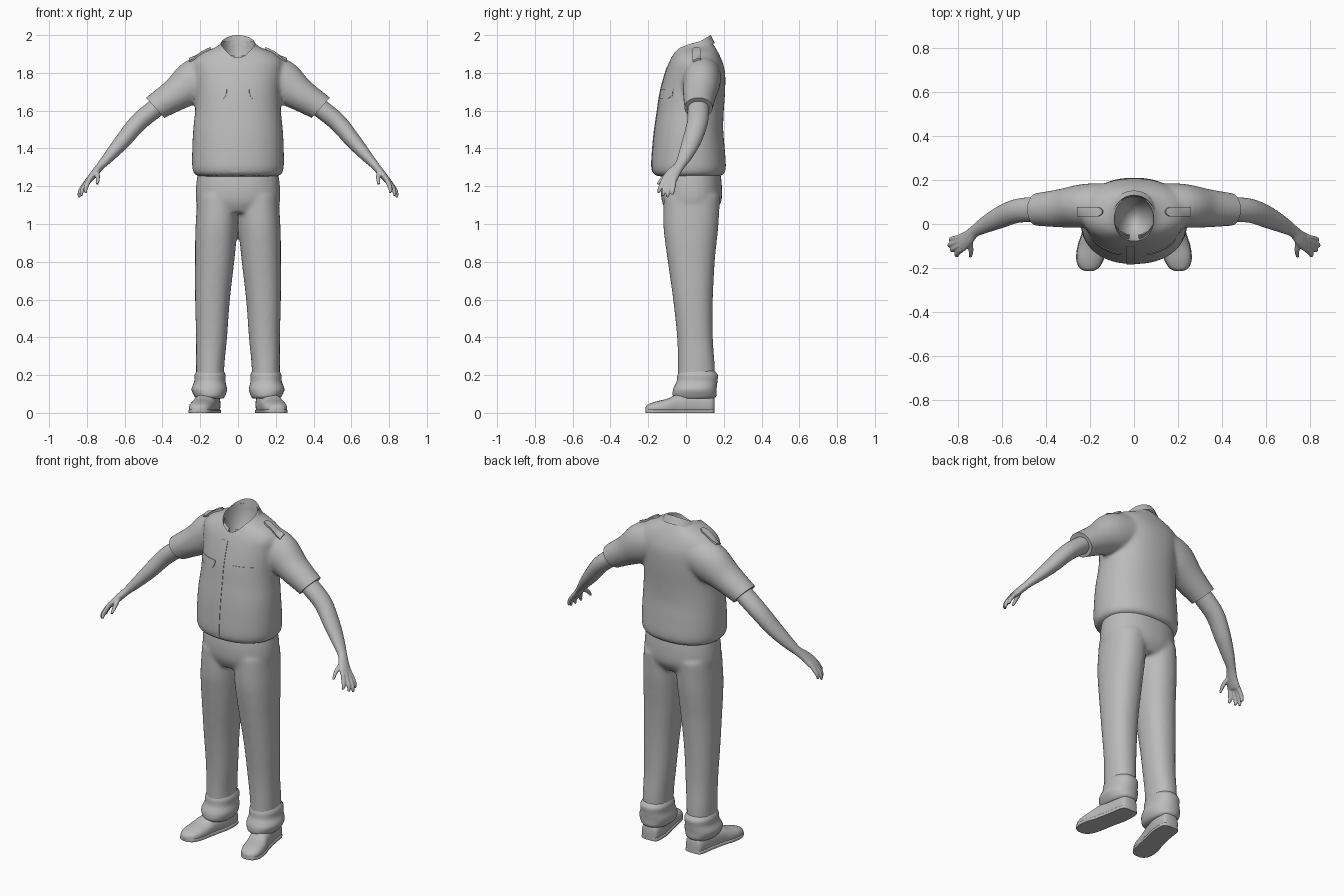
import bpy, bmesh, math
from mathutils import Vector
from mathutils.bvhtree import BVHTree

if "Cube" in bpy.data.objects:
    bpy.data.objects.remove(bpy.data.objects["Cube"])

GREY = (0.5, 0.5, 0.5, 1)
mat = bpy.data.materials.new("plain grey")
mat.use_nodes = True
mat.diffuse_color = GREY
mat.node_tree.nodes["Principled BSDF"].inputs["Base Color"].default_value = GREY


def spline(rows, k=5):
    """Catmull-Rom interpolation of tuples of numbers."""
    out = []
    for i in range(len(rows) - 1):
        a, b, c, d = (rows[min(max(j, 0), len(rows) - 1)] for j in range(i - 1, i + 3))
        for s in range(k):
            t = s / k
            out.append([q + t / 2 * (r - p + t * (2*p - 5*q + 4*r - e + t * (3*(q - r) + e - p)))
                        for p, q, r, e in zip(a, b, c, d)])
    return out + [list(rows[-1])]


def skin(bm, rings):
    """Closed skin over rings of points."""
    vs = [[bm.verts.new(p) for p in ring] for ring in rings]
    n = len(vs[0])
    for a, b in zip(vs, vs[1:]):
        for i in range(n):
            bm.faces.new((a[i], a[(i + 1) % n], b[(i + 1) % n], b[i]))
    bm.faces.new(vs[0][::-1])
    bm.faces.new(vs[-1])


def power(c, e):
    return math.copysign(abs(c) ** e, c)


def stack(bm, rows, side=1, e=0.9, n=40):
    """Horizontal sections: z, x0, x1, y0, y1."""
    rings = []
    for z, x0, x1, y0, y1 in spline(rows):
        ring = []
        for i in range(n):
            a = math.tau * i / n
            ring.append((side * ((x0 + x1) / 2 + (x1 - x0) / 2 * power(math.cos(a), e)),
                         (y0 + y1) / 2 + (y1 - y0) / 2 * power(math.sin(a), e), z))
        rings.append(ring)
    skin(bm, rings)


def tube(bm, rows, side=1, n=20):
    """Path sections: x, y, z, radius along y, radius across."""
    pts = spline(rows)
    rings = []
    for i, (x, y, z, ru, rv) in enumerate(pts):
        t = (Vector(pts[min(i + 1, len(pts) - 1)][:3]) - Vector(pts[max(i - 1, 0)][:3])).normalized()
        u = Vector((0, 1, 0))
        u = (u - t * u.dot(t)).normalized()
        v = t.cross(u)
        ring = []
        for j in range(n):
            a = math.tau * j / n
            p = Vector((x, y, z)) + u * ru * math.cos(a) + v * rv * math.sin(a)
            ring.append((side * p.x, p.y, p.z))
        rings.append(ring)
    skin(bm, rings)


def finish(name, bm, voxel=0, smooth=0, angle=40):
    bmesh.ops.recalc_face_normals(bm, faces=bm.faces[:])
    me = bpy.data.meshes.new(name)
    bm.to_mesh(me)
    bm.free()
    ob = bpy.data.objects.new(name, me)
    bpy.context.collection.objects.link(ob)
    me.materials.append(mat)
    bpy.ops.object.select_all(action='DESELECT')
    bpy.context.view_layer.objects.active = ob
    ob.select_set(True)
    if voxel:
        m = ob.modifiers.new("merge", 'REMESH')
        m.mode, m.voxel_size = 'VOXEL', voxel
        m = ob.modifiers.new("soften", 'SMOOTH')
        m.factor, m.iterations = 0.5, smooth
        for m in list(ob.modifiers):
            bpy.ops.object.modifier_apply(modifier=m.name)
    bpy.ops.object.shade_smooth_by_angle(angle=math.radians(angle))
    return ob


# Shirt: body and both sleeves merged into one skin
bm = bmesh.new()
body = [(1.252, .20, -.14, .17), (1.262, .228, -.168, .198), (1.30, .242, -.182, .211),
        (1.40, .242, -.177, .205), (1.50, .237, -.167, .197), (1.60, .227, -.152, .2),
        (1.70, .225, -.137, .207), (1.80, .235, -.11, .207), (1.86, .235, -.088, .192),
        (1.905, .19, -.065, .172), (1.94, .11, -.045, .152), (1.97, .08, -.02, .13)]
stack(bm, [(z, -w, w, a, b) for z, w, a, b in body], n=64)
for s in (1, -1):
    tube(bm, [(.10, .085, 1.80, .10, .10), (.22, .083, 1.758, .10, .118), (.33, .072, 1.685, .088, .088),
              (.44, .066, 1.615, .075, .072), (.50, .062, 1.57, .072, .068)], s, 36)
shirt = finish("shirt", bm, .011, 6)

# Neck opening
bm = bmesh.new()
bmesh.ops.create_uvsphere(bm, u_segments=32, v_segments=20, radius=1)
for v in bm.verts:
    v.co = (v.co.x * .09, .02 + v.co.y * .11, 1.97 + v.co.z * .2)
cutter = finish("neck_cutter", bm)
cutter.hide_render = True
cut = shirt.modifiers.new("neck", 'BOOLEAN')
cut.operation, cut.object, cut.solver = 'DIFFERENCE', cutter, 'EXACT'
bpy.context.view_layer.objects.active = shirt
bpy.ops.object.modifier_apply(modifier="neck")
bpy.data.objects.remove(cutter)

# Crisp sleeve hems
bm = bmesh.new()
bm.from_mesh(shirt.data)
for s in (1, -1):
    bmesh.ops.bisect_plane(bm, geom=bm.verts[:] + bm.edges[:] + bm.faces[:], plane_co=(s * .438, .07, 1.615),
                           plane_no=(s * .74, 0, -.67), clear_outer=False)
    hem = [v for v in bm.verts if (v.co - Vector((s * .438, .07, 1.615))).dot(Vector((s * .74, 0, -.67))) > 1e-4
           and abs(v.co.x) > .3]
    bmesh.ops.delete(bm, geom=hem, context='VERTS')
    bmesh.ops.holes_fill(bm, edges=[e for e in bm.edges if e.is_boundary], sides=0)
bm.to_mesh(shirt.data)
bm.free()
bpy.ops.object.select_all(action='DESELECT')
shirt.select_set(True)
bpy.ops.object.shade_smooth_by_angle(angle=math.radians(40))
tree = BVHTree.FromObject(shirt, bpy.context.evaluated_depsgraph_get())


def patch(name, f, direction, nu, nv, lift, thick):
    """Thin plate draped over the shirt; f maps u, v to a ray origin."""
    bm = bmesh.new()
    grid = []
    for i in range(nu + 1):
        row = []
        for j in range(nv + 1):
            o = Vector(f(i / nu, j / nv))
            hit, normal, _, _ = tree.ray_cast(o, Vector(direction))
            row.append(bm.verts.new(hit - Vector(direction) * lift if hit else o))
        grid.append(row)
    for a, b in zip(grid, grid[1:]):
        for j in range(nv):
            bm.faces.new((a[j], b[j], b[j + 1], a[j + 1]))
    bmesh.ops.recalc_face_normals(bm, faces=bm.faces[:])
    if sum((g.normal.dot(Vector(direction)) for g in bm.faces)) > 0:
        bmesh.ops.reverse_faces(bm, faces=bm.faces[:])
    bmesh.ops.solidify(bm, geom=bm.faces[:], thickness=thick)
    finish(name, bm, angle=35)


# Pocket flaps, shoulder straps and front placket
for s, tag in ((1, "left"), (-1, "right")):
    def flap(u, v):
        low = 1.665 + .03 * max(0, 1 - u / .15) ** 2 + .015 * max(0, (u - .8) / .2) ** 2
        return s * (.06 + .13 * u), -.5, low + (1.712 - low) * v

    def strap(u, v):
        half = .021 * min(1, .35 + u / .2)
        return s * (.145 + .115 * u), .056 + half * (2 * v - 1), 2.3

    patch(tag + "_pocket_flap", flap, (0, 1, 0), 16, 4, .004, .005)
    patch(tag + "_shoulder_strap", strap, (0, 0, -1), 12, 4, .012, .014)
patch("placket", lambda u, v: (-.035 + .037 * u, -.5, 1.275 + .56 * v), (0, 1, 0), 3, 30, .003, .004)

# Folded collar with two pointed tips
bm = bmesh.new()
prev = None
for i in range(84):
    deg = 12 + i * 4 * 336 / 332
    d = min(deg, 360 - deg)
    peak = max(0, (d - 12) / 30 if d < 42 else 1 - (d - 42) / 36)
    a = math.radians(deg)
    x, y = math.sin(a), -math.cos(a)
    top = 1.945 + .055 * y
    r = .115 + .045 * peak
    pts = [(.088 * x, .037 + .088 * y, top - .05), (.094 * x, .037 + .094 * y, top),
           (r * x, .037 + r * y, top - .042 - .033 * peak)]
    cur = [bm.verts.new(p) for p in pts]
    if prev:
        for j in range(2):
            bm.faces.new((prev[j], cur[j], cur[j + 1], prev[j + 1]))
    prev = cur
bmesh.ops.solidify(bm, geom=bm.faces[:], thickness=.005)
finish("collar", bm)

# Trousers: hips and both legs merged into one skin
bm = bmesh.new()
stack(bm, [(1.285, -.21, .21, -.12, .18), (1.2, -.222, .222, -.132, .19), (1.12, -.222, .222, -.128, .187),
           (1.06, -.2, .2, -.10, .15)], n=64)
for s in (1, -1):
    stack(bm, [(1.15, -.005, .215, -.118, .18), (1.0, .002, .224, -.12, .172), (.9, .01, .227, -.11, .162),
               (.8, .02, .227, -.096, .152), (.6, .043, .227, -.068, .142), (.4, .058, .222, -.047, .142),
               (.25, .072, .222, -.042, .152), (.12, .075, .22, -.045, .155)], s)
finish("trousers", bm, .011, 6)

for s, tag in ((1, "left"), (-1, "right")):
    # Slumped trouser cuff
    bm = bmesh.new()
    stack(bm, [(.225, .078, .217, -.035, .15), (.2, .066, .23, -.045, .168), (.165, .066, .232, -.05, .166),
               (.125, .058, .246, -.068, .162), (.09, .068, .232, -.07, .16), (.075, .08, .22, -.055, .145)], s)
    finish(tag + "_cuff", bm, angle=60)

    # Shoe and sole: y, centre x, half width, top
    rows = [(.152, .148, .025, .07), (.135, .148, .052, .1), (.05, .155, .06, .115), (-.04, .175, .06, .1),
            (-.1, .19, .064, .075), (-.16, .2, .06, .06), (-.2, .204, .042, .045), (-.215, .205, .015, .03)]
    for part, grow, height, e in (("shoe", 1, 1, .85), ("sole", 1.05, 0, .4)):
        bm = bmesh.new()
        rings = []
        for y, cx, w, h in spline(rows):
            h = h if height else .02
            rings.append([(s * (cx + w * grow * power(math.cos(math.tau * k / 32), e)), y,
                           max(0, h * (.4 + .6 * power(math.sin(math.tau * k / 32), e)))) for k in range(32)])
        skin(bm, rings)
        finish(tag + "_" + part, bm, angle=50)

    # Bare arm with palm, fingers and thumb
    bm = bmesh.new()
    tube(bm, [(.36, .068, 1.67, .055, .05), (.44, .066, 1.61, .057, .05), (.53, .06, 1.535, .055, .048),
              (.61, .03, 1.44, .05, .042), (.68, -.005, 1.36, .038, .031), (.725, -.033, 1.31, .028, .022),
              (.757, -.065, 1.272, .036, .02), (.785, -.086, 1.238, .042, .017), (.795, -.092, 1.225, .034, .012)], s)
    fingers = [((.785, -.115, 1.24), (.806, -.137, 1.19), (.806, -.147, 1.165)),
               ((.79, -.097, 1.24), (.825, -.116, 1.18), (.829, -.121, 1.148)),
               ((.79, -.077, 1.24), (.835, -.094, 1.175), (.841, -.098, 1.14)),
               ((.785, -.06, 1.245), (.828, -.068, 1.188), (.836, -.072, 1.155)),
               ((.748, -.068, 1.285), (.742, -.12, 1.245), (.745, -.15, 1.21))]
    for joints in fingers:
        tube(bm, [(*p, r, r) for p, r in zip(joints, (.013, .0115, .007))], s, 12)
    finish(tag + "_arm", bm, .0045, 3)
